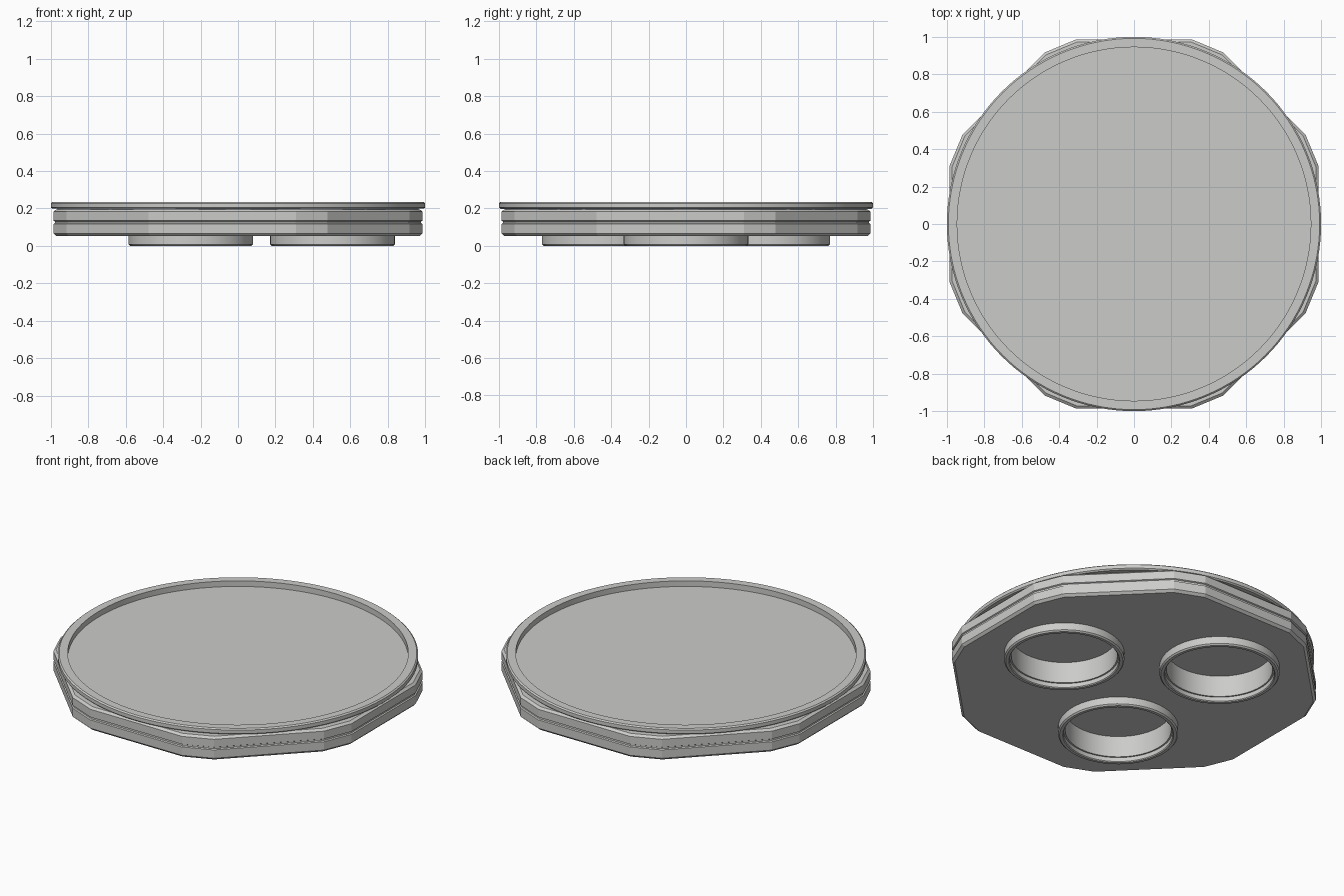
import bpy
import bmesh
import math

cube = bpy.data.objects.get("Cube")
if cube:
    bpy.data.objects.remove(cube, do_unlink=True)

grey = bpy.data.materials.new("light_grey")
grey.use_nodes = True
colour = (0.60, 0.60, 0.59, 1.0)
grey.diffuse_color = colour
grey.node_tree.nodes["Principled BSDF"].inputs["Base Color"].default_value = colour


def circle(sides=96):
    return [(math.cos(i * math.tau / sides), math.sin(i * math.tau / sides)) for i in range(sides)]


def chamfered_octagon(chamfer):
    """Octagon of unit apothem with every corner cut off."""
    half = math.tan(math.pi / 8)
    points = []
    for i in range(8):
        a = i * math.pi / 4
        for t in (-half + chamfer, half - chamfer):
            points.append((math.cos(a) - t * math.sin(a), math.sin(a) + t * math.cos(a)))
    return points


def loft(name, outline, profile, centre=(0, 0), closed=False):
    """Stack scaled copies of an outline through (radius, z) pairs."""
    bm = bmesh.new()
    rows = [[bm.verts.new((centre[0] + r * x, centre[1] + r * y, z)) for x, y in outline]
            for r, z in profile]
    pairs = list(zip(rows, rows[1:]))
    if closed:
        pairs.append((rows[-1], rows[0]))
    else:
        bm.faces.new(rows[0])
        bm.faces.new(rows[-1])
    n = len(outline)
    for low, high in pairs:
        for i in range(n):
            j = (i + 1) % n
            bm.faces.new((low[i], low[j], high[j], high[i]))
    bmesh.ops.recalc_face_normals(bm, faces=bm.faces)
    mesh = bpy.data.meshes.new(name)
    bm.to_mesh(mesh)
    bm.free()
    mesh.materials.append(grey)
    obj = bpy.data.objects.new(name, mesh)
    bpy.context.collection.objects.link(obj)
    return obj


def activate(obj):
    bpy.ops.object.select_all(action='DESELECT')
    obj.select_set(True)
    bpy.context.view_layer.objects.active = obj


# Chamfered octagonal base with a groove around its middle
body = loft("base_body", chamfered_octagon(0.1), [
    (0.972, 0.052), (0.986, 0.066), (0.986, 0.117), (0.979, 0.121),
    (0.979, 0.130), (0.986, 0.134), (0.986, 0.182), (0.972, 0.194)])

# Three sockets bored into the underside, each with a stepped collar
for k in range(3):
    angle = k * math.tau / 3
    centre = (0.505 * math.cos(angle), 0.505 * math.sin(angle))
    cutter = loft("socket_cutter", circle(), [(0.295, 0), (0.295, 0.16)], centre)
    cutter.hide_render = True
    bore = body.modifiers.new("socket", 'BOOLEAN')
    bore.operation = 'DIFFERENCE'
    bore.solver = 'EXACT'
    bore.object = cutter
    activate(body)
    bpy.ops.object.modifier_apply(modifier=bore.name)
    bpy.data.objects.remove(cutter, do_unlink=True)
    collar = loft("socket_collar_%d" % (k + 1), circle(), [
        (0.333, 0.054), (0.333, 0.008), (0.325, 0), (0.308, 0),
        (0.303, 0.005), (0.303, 0.03), (0.294, 0.03), (0.294, 0.054)], centre, closed=True)
    activate(collar)
    bpy.ops.object.shade_smooth_by_angle(angle=math.radians(25))

# Round tray with a raised lip, on a short neck
tray = loft("round_tray", circle(128), [
    (0.965, 0.185), (0.965, 0.198), (0.992, 0.198), (1.0, 0.205), (1.0, 0.227),
    (0.992, 0.234), (0.945, 0.234), (0.945, 0.2)])
activate(tray)
bpy.ops.object.shade_smooth_by_angle(angle=math.radians(25))

activate(body)
bpy.ops.object.shade_smooth_by_angle(angle=math.radians(15))
